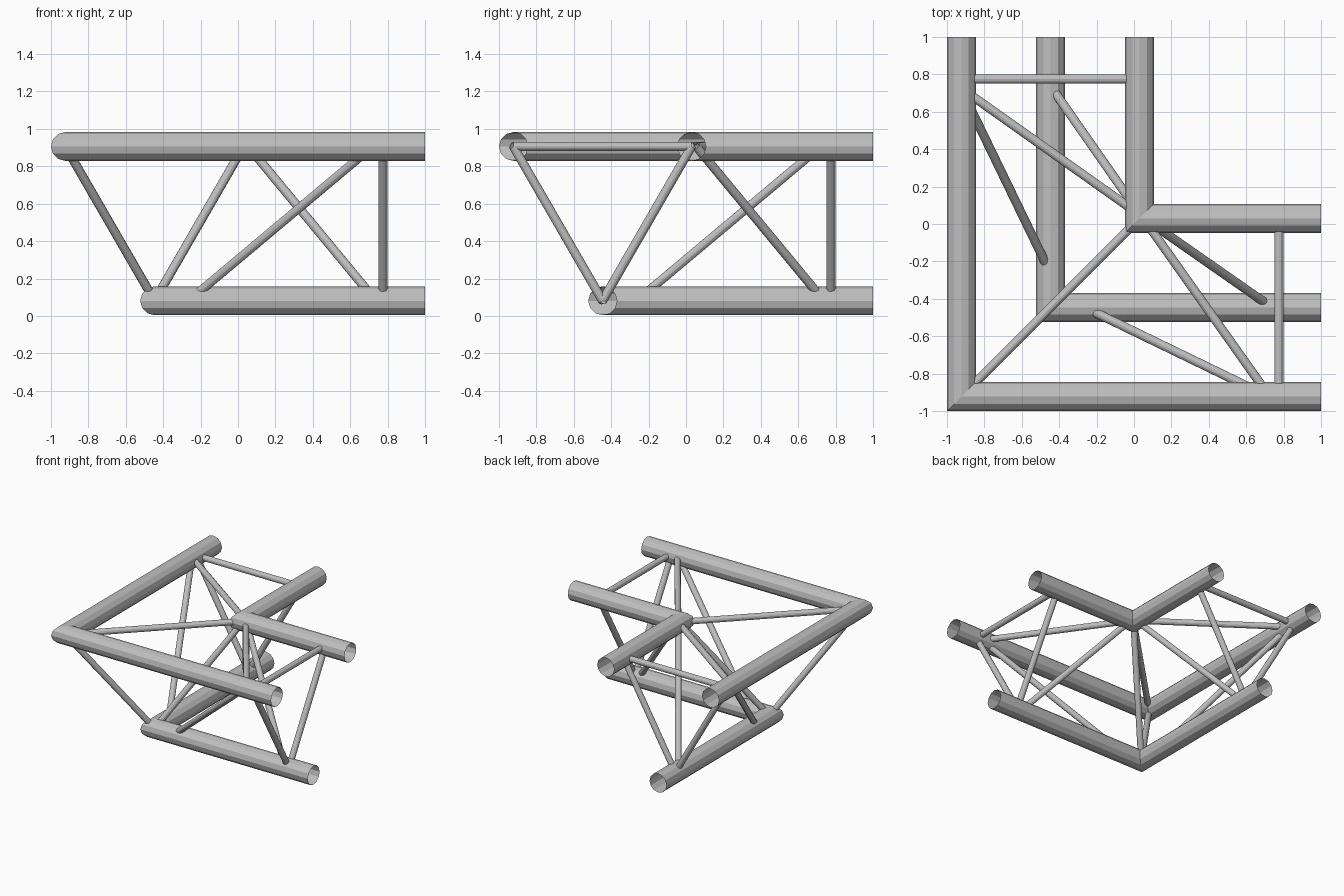
import bpy, bmesh, math
from mathutils import Vector

if "Cube" in bpy.data.objects:
    bpy.data.objects.remove(bpy.data.objects["Cube"], do_unlink=True)

steel = bpy.data.materials.new("brushed_grey")
steel.use_nodes = True
grey = (0.52, 0.52, 0.52, 1)
steel.diffuse_color = grey
steel.node_tree.nodes["Principled BSDF"].inputs["Base Color"].default_value = grey

CHORD_R, BRACE_R, SIDES = 0.077, 0.024, 12
OUTER, INNER, LOWER = (-0.923, 0.906), (0.03, 0.906), (-0.446, 0.081)


def make_object(name, bm):
    bmesh.ops.recalc_face_normals(bm, faces=bm.faces)
    mesh = bpy.data.meshes.new(name)
    bm.to_mesh(mesh)
    bm.free()
    mesh.materials.append(steel)
    obj = bpy.data.objects.new(name, mesh)
    bpy.context.collection.objects.link(obj)


def skin(bm, rings):
    """Join successive rings of points into an open tube."""
    rings = [[bm.verts.new(p) for p in ring] for ring in rings]
    for a, b in zip(rings, rings[1:]):
        for i in range(SIDES):
            j = (i + 1) % SIDES
            bm.faces.new((a[i], a[j], b[j], b[i]))


ANGLES = [math.tau * i / SIDES for i in range(SIDES)]


def chord(name, line):
    """L-shaped open pipe with a mitred corner on the diagonal."""
    k, z = line
    section = [(k + CHORD_R * math.cos(a), z + CHORD_R * math.sin(a)) for a in ANGLES]
    bm = bmesh.new()
    skin(bm, [[(1, h, v) for h, v in section],
              [(h, h, v) for h, v in section],
              [(h, 1, v) for h, v in section]])
    make_object(name, bm)


def brace(name, start, end):
    """Thin straight tube between two pipe centre lines."""
    start, end = Vector(start), Vector(end)
    turn = (end - start).to_track_quat('Z', 'Y')
    ring = [turn @ Vector((math.cos(a), math.sin(a), 0)) * BRACE_R for a in ANGLES]
    bm = bmesh.new()
    skin(bm, [[start + p for p in ring], [end + p for p in ring]])
    make_object(name, bm)


def on_arm(line, along, swap):
    k, z = line
    return (k, along, z) if swap else (along, k, z)


# Three main pipes
chord("outer_upper_pipe", OUTER)
chord("inner_upper_pipe", INNER)
chord("lower_pipe", LOWER)

# Triangle of braces at the corner
for name, a, b in (("upper", OUTER, INNER), ("outer", OUTER, LOWER), ("inner", INNER, LOWER)):
    brace(f"corner_{name}_brace", on_arm(a, a[0], False), on_arm(b, b[0], False))

# Straight and diagonal braces, alike on both arms
BRACES = (
    ("upper_straight_brace", OUTER, 0.775, INNER, 0.775),
    ("outer_straight_brace", OUTER, 0.775, LOWER, 0.775),
    ("inner_straight_brace", INNER, 0.775, LOWER, 0.775),
    ("upper_diagonal_brace", INNER, 0.05, OUTER, 0.725),
    ("outer_diagonal_brace", LOWER, -0.264, OUTER, 0.72),
    ("inner_diagonal_brace", INNER, 0.055, LOWER, 0.737),
)
for arm, swap in (("left", False), ("back", True)):
    for name, a, s, b, t in BRACES:
        brace(f"{arm}_{name}", on_arm(a, s, swap), on_arm(b, t, swap))
